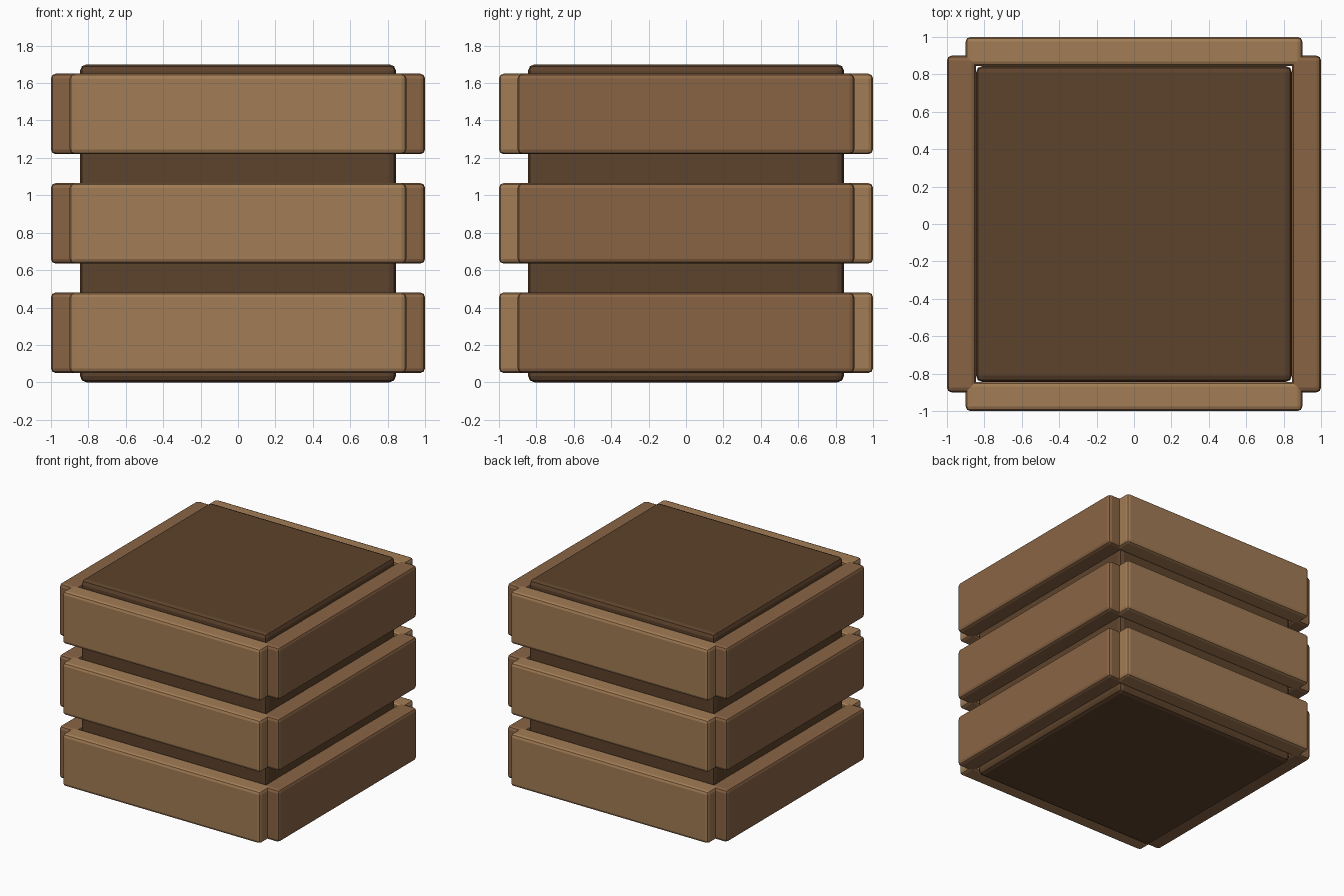
import bpy

if "Cube" in bpy.data.objects:
    bpy.data.objects.remove(bpy.data.objects["Cube"])


def material(name, color):
    m = bpy.data.materials.new(name)
    m.diffuse_color = (*color, 1)
    m.use_nodes = True
    m.node_tree.nodes["Principled BSDF"].inputs["Base Color"].default_value = m.diffuse_color
    return m


light = material("light_wood", (0.36, 0.20, 0.09))
mid = material("mid_wood", (0.25, 0.127, 0.058))
dark = material("dark_wood", (0.11, 0.055, 0.025))


def box(name, center, size, bevel, mat):
    bpy.ops.mesh.primitive_cube_add(size=1, location=center)
    ob = bpy.context.object
    ob.name = name
    ob.scale = size
    bpy.ops.object.transform_apply(location=False, rotation=False, scale=True)
    mod = ob.modifiers.new("rounded_edges", 'BEVEL')
    mod.width = bevel
    mod.segments = 2
    ob.data.materials.append(mat)
    return ob


# Dark inner block
box("core", (0, 0, 0.85), (1.69, 1.69, 1.70), 0.035, dark)

# Three rings of four planks
for i, z in enumerate((0.265, 0.85, 1.435), 1):
    for s, fb, lr in ((-1, "front", "left"), (1, "back", "right")):
        box(f"{fb}_plank_{i}", (0, s * 0.9225, z), (1.8, 0.155, 0.43), 0.025, light)
        box(f"{lr}_plank_{i}", (s * 0.9225, 0, z), (0.155, 1.8, 0.43), 0.025, mid)
